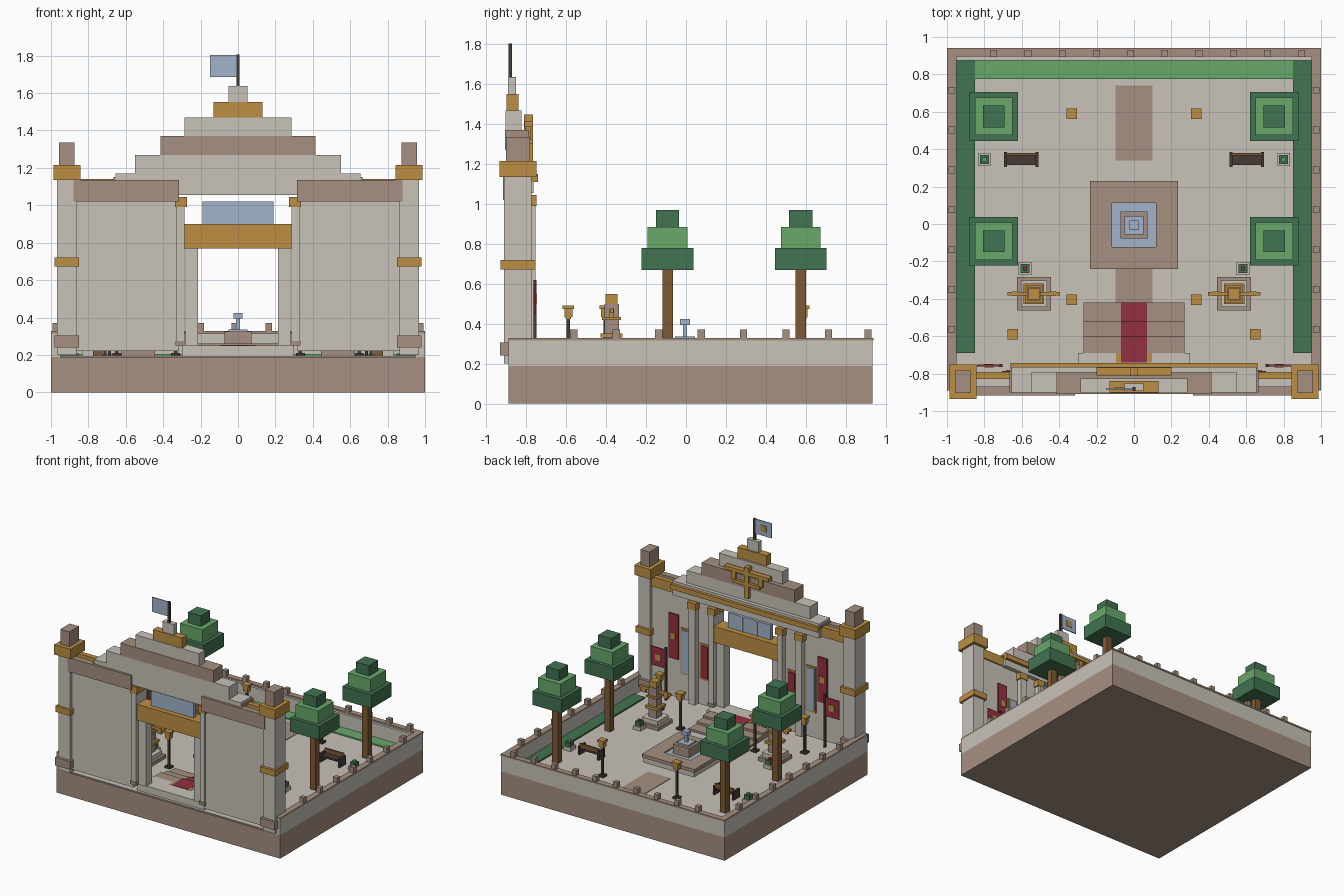
import bpy, bmesh
from mathutils import Matrix, Vector

if "Cube" in bpy.data.objects:
    bpy.data.objects.remove(bpy.data.objects["Cube"])


def material(name, hex_code):
    """One flat colour, converted from display values to linear."""
    rgb = [int(hex_code[i:i + 2], 16) / 255 for i in (0, 2, 4)]
    lin = [c / 12.92 if c <= 0.04045 else ((c + 0.055) / 1.055) ** 2.4 for c in rgb]
    m = bpy.data.materials.new(name)
    m.diffuse_color = (*lin, 1)
    m.use_nodes = True
    m.node_tree.nodes["Principled BSDF"].inputs["Base Color"].default_value = (*lin, 1)
    return m


STONE = material("pale stone", "C8C3BA")
TAN = material("tan stone", "A59080")
GOLD = material("gold", "BD8F43")
BLUE = material("pale blue", "A2B4CB")
GREEN = material("dark green", "417351")
LEAF = material("light green", "68A86A")
WOOD = material("brown wood", "7D5A32")
DARK = material("dark iron", "483A36")
RED = material("deep red", "943040")


def blocks(name, mat, *boxes):
    """Join boxes, each (x0, x1, y0, y1, z0, z1), into one object."""
    bm = bmesh.new()
    for x0, x1, y0, y1, z0, z1 in boxes:
        place = Matrix.Translation(((x0 + x1) / 2, (y0 + y1) / 2, (z0 + z1) / 2))
        size = Matrix.Diagonal((abs(x1 - x0), abs(y1 - y0), abs(z1 - z0), 1))
        bmesh.ops.create_cube(bm, size=1, matrix=place @ size)
    me = bpy.data.meshes.new(name)
    bm.to_mesh(me)
    bm.free()
    me.materials.append(mat)
    ob = bpy.data.objects.new(name, me)
    bpy.context.collection.objects.link(ob)
    return ob


def col(x, y, hx, z0, z1, hy=None):
    """Box centred on x, y with half widths hx and hy."""
    hy = hx if hy is None else hy
    return (x - hx, x + hx, y - hy, y + hy, z0, z1)


def pair(*boxes):
    """The boxes and their mirror images across x = 0."""
    return [b for b in boxes] + [(-b[1], -b[0], *b[2:]) for b in boxes]


F = 0.195  # plaza floor level

# Base, plaza and low perimeter wall
blocks("base", TAN, (-1, 1, -0.89, 0.935, 0, 0.188))
blocks("plaza_floor", STONE, (-0.95, 0.95, -0.88, 0.89, 0.186, F))
blocks("perimeter_wall", STONE, *pair((0.95, 1, -0.89, 0.935, 0.188, 0.315)),
       (-0.95, 0.95, 0.875, 0.935, 0.188, 0.315))
blocks("wall_cap", TAN, *pair((0.95, 1, -0.89, 0.94, 0.315, 0.328)),
       (-0.95, 0.95, 0.895, 0.94, 0.315, 0.328))
blocks("wall_merlons", TAN,
       *[b for i in range(7) for b in pair(col(0.975, 0.715 - 0.213 * i, 0.018, 0.328, 0.37))],
       *[col(-0.75 + 0.183 * i, 0.912, 0.018, 0.328, 0.37) for i in range(10)])
blocks("side_lawns", GREEN, *pair((0.85, 0.95, -0.69, 0.875, F, F + 0.012)))
blocks("back_lawn", LEAF, (-0.85, 0.85, 0.775, 0.875, F, F + 0.01))
blocks("paving_paths", TAN, (-0.1, 0.1, 0.34, 0.74, F, F + 0.004),
       (-0.1, 0.1, -0.42, -0.24, F, F + 0.004))

# Gate steps with carpet
STEPS = [(-0.42, 0.212), (-0.52, 0.23), (-0.6, 0.248)]
blocks("gate_steps", TAN, *[(-0.27, 0.27, -0.69, y, F, z) for y, z in STEPS])
blocks("threshold", STONE, (-0.3, 0.3, -0.86, -0.69, F, 0.25))
blocks("carpet", RED, *[(-0.07, 0.07, e, y, z, z + 0.005)
                        for (y, z), e in zip(STEPS, (-0.52, -0.6, -0.74))])
blocks("carpet_border", GOLD, (-0.095, 0.095, -0.74, -0.69, 0.25, 0.252))

# Fountain
CY = -0.006
blocks("fountain_base", STONE, col(0, CY, 0.225, F, 0.235))
blocks("fountain_rim", TAN, *pair((0.118, 0.235, CY - 0.235, CY + 0.235, 0.235, 0.262)),
       (-0.118, 0.118, CY + 0.118, CY + 0.235, 0.235, 0.262),
       (-0.118, 0.118, CY - 0.235, CY - 0.118, 0.235, 0.262))
blocks("fountain_water", BLUE, col(0, CY, 0.118, 0.235, 0.25))
blocks("fountain_pedestal", TAN, col(0, CY, 0.072, 0.25, 0.325))
blocks("fountain_bowls", BLUE, col(0, CY, 0.05, 0.325, 0.337),
       col(0, CY, 0.01, 0.337, 0.395), col(0, CY, 0.025, 0.395, 0.425))

for side, s in (("left", 1), ("right", -1)):
    # Trees
    for where, y in (("back", 0.575), ("front", -0.092)):
        x = 0.75 * s
        n = f"{where}_{side}_tree_"
        blocks(n + "trunk", WOOD, col(x, y, 0.026, F, 0.68))
        blocks(n + "lower_crown", GREEN, col(x, y, 0.13, 0.67, 0.78))
        blocks(n + "middle_crown", LEAF, col(x, y, 0.1, 0.78, 0.885))
        blocks(n + "top_crown", GREEN, col(x, y, 0.058, 0.885, 0.97))

    # Lamps
    for where, x, y in (("back", 0.333, 0.59), ("middle", 0.333, -0.405), ("front", 0.648, -0.59)):
        x *= s
        n = f"{where}_{side}_lamp_"
        blocks(n + "post", DARK, col(x, y, 0.024, F, 0.21), col(x, y, 0.009, 0.21, 0.43))
        blocks(n + "lantern", GOLD, col(x, y, 0.014, 0.425, 0.435),
               col(x, y, 0.02, 0.435, 0.475), col(x, y, 0.028, 0.475, 0.492))

    # Bench, its back towards the outer wall
    x, y = 0.603 * s, 0.345
    blocks(side + "_bench_frame", DARK, col(x, y, 0.088, 0.232, 0.246, 0.03),
           *[col(x + d, y, 0.008, F, 0.265, 0.04) for d in (-0.085, 0.085)])
    blocks(side + "_bench_back", WOOD, col(x, y + 0.028, 0.085, 0.25, 0.285, 0.006))

    # Planters
    for where, x, y, top in (("back", 0.8, 0.345, LEAF), ("front", 0.583, -0.238, RED)):
        x *= s
        n = f"{where}_{side}_planter_"
        blocks(n + "box", STONE, col(x, y, 0.034, F, 0.225))
        blocks(n + "bush", GREEN, col(x, y, 0.024, 0.225, 0.258))
        blocks(n + "bloom", top, col(x, y, 0.011, 0.258, 0.272))

    # Winged monument
    x, y = 0.535 * s, -0.373
    n = side + "_monument_"
    blocks(n + "base", TAN, col(x, y, 0.09, F, 0.225), col(x, y, 0.036, 0.26, 0.5))
    blocks(n + "plinth", STONE, col(x, y, 0.07, 0.225, 0.26))
    blocks(n + "bands", GOLD, col(x, y, 0.055, 0.33, 0.352), col(x, y, 0.048, 0.42, 0.435),
           col(x, y, 0.03, 0.5, 0.55))
    blocks(n + "wings", GOLD, col(x, y, 0.14, 0.455, 0.477, 0.009),
           *[col(x + d, y, 0.018, 0.43, 0.477, 0.011) for d in (-0.1, 0.1)])

    # Standing flag
    x0, x1 = sorted((0.71 * s, 0.84 * s))
    blocks(side + "_standard_pole", DARK, col(0.71 * s, -0.757, 0.008, F, 0.62))
    blocks(side + "_standard_cloth", RED, (x0, x1, -0.762, -0.752, 0.45, 0.6))
    blocks(side + "_standard_badge", GOLD, col(0.775 * s, -0.757, 0.025, 0.5, 0.55, 0.009))

    # Corner tower
    x, y = 0.915 * s, -0.843
    n = side + "_tower_"
    blocks(n + "shaft", STONE, col(x, y, 0.052, 0.2, 1.14, 0.068))
    blocks(n + "foot", TAN, col(x, y, 0.066, 0.24, 0.305, 0.09))
    blocks(n + "gold_bands", GOLD, col(x, y, 0.066, 0.672, 0.72, 0.088),
           col(x, y, 0.072, 1.135, 1.215, 0.093))
    blocks(n + "top", TAN, col(x, y, 0.041, 1.215, 1.335, 0.06))

# Facade walls and beams
blocks("facade_walls", STONE, *pair((0.315, 0.88, -0.885, -0.8, 0.22, 1.06)))
blocks("front_beams", TAN, *pair((0.315, 0.88, -0.918, -0.87, 1.02, 1.135)))
blocks("inner_rails", GOLD, *pair((0.6, 0.87, -0.83, -0.79, 1.06, 1.14)))
blocks("inner_cornice", GOLD, (-0.66, 0.66, -0.775, -0.742, 1.11, 1.15))
blocks("gate_posts", STONE, *pair((0.215, 0.28, -0.87, -0.79, 0.25, 0.78),
                                  (0.285, 0.328, -0.895, -0.755, 0.27, 1.0)))
blocks("gate_post_feet", TAN, *pair((0.28, 0.333, -0.9, -0.75, 0.25, 0.275)))
blocks("gate_lintel", GOLD, (-0.3, 0.3, -0.88, -0.765, 0.77, 0.9))
blocks("gate_window", BLUE, (-0.19, 0.19, -0.84, -0.81, 0.9, 1.02))
blocks("gate_window_bars", STONE, *[(x - 0.006, x + 0.006, -0.81, -0.803, 0.9, 1.02)
                                    for x in (-0.065, 0.065)])
blocks("inner_pilasters", STONE, *pair((0.45, 0.505, -0.8, -0.755, 0.22, 1.0)))
blocks("column_capitals", GOLD, *pair((0.272, 0.337, -0.9, -0.75, 0.99, 1.045),
                                      (0.44, 0.515, -0.8, -0.75, 0.99, 1.045)))

# Inner wall decoration: framed panels, windows and long banners
for name, mat, x, hx, z0, z1 in (("red_panels", RED, 0.39, 0.03, 0.44, 0.7),
                                 ("wall_windows", BLUE, 0.56, 0.032, 0.44, 0.78)):
    blocks(name + "_frames", GOLD, *pair(col(x, -0.797, hx + 0.012, z0 - 0.015, z1 + 0.015, 0.005)))
    blocks(name, mat, *pair(col(x, -0.79, hx, z0, z1, 0.004)))
blocks("long_banners", RED, *pair(col(0.665, -0.794, 0.042, 0.53, 0.89, 0.008)))
blocks("banner_badges", GOLD, *pair(col(0.665, -0.784, 0.02, 0.69, 0.74, 0.004)))

# Stepped pediment
TIERS = [("first", STONE, 0.655, -0.9, -0.765, 1.055, 1.17),
         ("second", STONE, 0.55, -0.9, -0.795, 1.17, 1.27),
         ("third", TAN, 0.415, -0.908, -0.79, 1.27, 1.37),
         ("fourth", STONE, 0.285, -0.904, -0.825, 1.37, 1.47),
         ("gold", GOLD, 0.13, -0.9, -0.84, 1.47, 1.552),
         ("top", STONE, 0.052, -0.892, -0.852, 1.552, 1.637)]
for name, mat, hx, y0, y1, z0, z1 in TIERS:
    blocks(name + "_pediment_tier", mat, (-hx, hx, y0, y1, z0, z1))
blocks("pediment_ends", TAN, *pair((0.64, 0.665, -0.9, -0.78, 1.13, 1.15)))

# Gold emblem on the inner side of the pediment
blocks("emblem", GOLD, (-0.2, 0.2, -0.81, -0.768, 1.385, 1.415),
       col(0, -0.79, 0.02, 1.2, 1.45, 0.022),
       *pair(col(0.12, -0.79, 0.018, 1.32, 1.385, 0.014),
             col(0.07, -0.785, 0.05, 1.3, 1.325, 0.018)))

# Flag on top
blocks("flagpole", DARK, col(0, -0.88, 0.009, 1.637, 1.805))
blocks("flag", BLUE, (-0.15, -0.008, -0.884, -0.876, 1.685, 1.803))
blocks("flag_badge", GOLD, (-0.105, -0.055, -0.876, -0.872, 1.72, 1.77))
